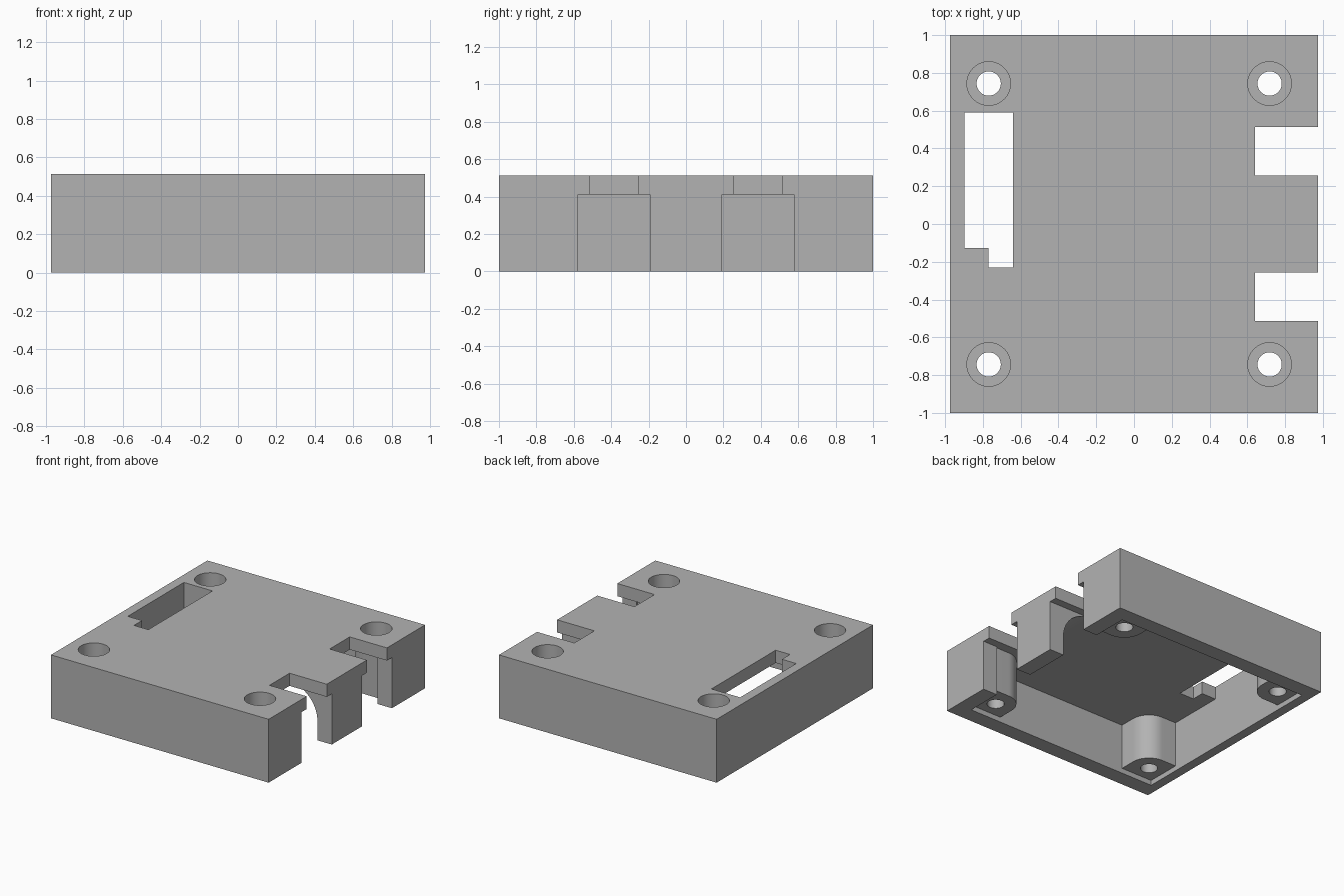
import bpy, bmesh, math
from mathutils import Vector

if "Cube" in bpy.data.objects:
    bpy.data.objects.remove(bpy.data.objects["Cube"], do_unlink=True)

U = 2 / 78  # one design millimetre

grey = bpy.data.materials.new("plain grey")
grey.use_nodes = True
grey.diffuse_color = (0.45, 0.45, 0.45, 1)
grey.node_tree.nodes["Principled BSDF"].inputs["Base Color"].default_value = grey.diffuse_color


def prism(name, outline, sweep):
    """Solid made by sweeping a closed outline along a vector."""
    bm = bmesh.new()
    face = bm.faces.new([bm.verts.new(Vector(p) * U) for p in outline])
    swept = bmesh.ops.extrude_face_region(bm, geom=[face])["geom"]
    moved = [g for g in swept if isinstance(g, bmesh.types.BMVert)]
    bmesh.ops.translate(bm, verts=moved, vec=Vector(sweep) * U)
    bmesh.ops.recalc_face_normals(bm, faces=bm.faces)
    mesh = bpy.data.meshes.new(name)
    bm.to_mesh(mesh)
    bm.free()
    mesh.materials.append(grey)
    obj = bpy.data.objects.new(name, mesh)
    bpy.context.collection.objects.link(obj)
    return obj


def box(name, x0, x1, y0, y1, z0, z1):
    return prism(name, [(x0, y0, z0), (x1, y0, z0), (x1, y1, z0), (x0, y1, z0)],
                 (0, 0, z1 - z0))


def arc(cx, cy, r, start, end, n):
    for i in range(n + 1):
        a = math.radians(start + (end - start) * i / n)
        yield cx + r * math.cos(a), cy + r * math.sin(a)


def cylinder(name, x, y, r, z0, z1):
    ring = list(arc(x, y, r, 0, 360, 64))[:-1]
    return prism(name, [(px, py, z0) for px, py in ring], (0, 0, z1 - z0))


def combine(target, tool, operation):
    mod = target.modifiers.new(operation.lower(), "BOOLEAN")
    mod.operation, mod.solver, mod.object = operation, "EXACT", tool
    bpy.context.view_layer.objects.active = target
    bpy.ops.object.modifier_apply(modifier=mod.name)
    bpy.data.objects.remove(tool, do_unlink=True)


def cut(tool):
    combine(cover, tool, "DIFFERENCE")


def add(tool):
    combine(cover, tool, "UNION")


# Shell open at the bottom
cover = box("enclosure_cover", -38, 38, -39, 39, 0, 20)
cut(box("cavity", -35, 33, -34, 34, -2, 16))

# Corner bosses with a rounded inner edge
corners = [(sx, sy) for sx in (-1, 1) for sy in (-1, 1)]
for sx, sy in corners:
    local = [(6, -6), (6, 6), (-6, 6)] + list(arc(0, 0, 6, 180, 270, 16))
    add(prism("boss", [(-1 + sx * (29 + u) , sy * (29 + v), 1.6) for u, v in local],
              (0, 0, 16)))

# Curved brace between the side wall and the top
brace = list(arc(23, 6, 10, 0, 90, 24)) + [(23, 17), (34, 17), (34, 6)]
add(prism("brace", [(x, -8, z) for x, z in brace], (0, 16, 0)))

# Screw holes and head recesses
for sx, sy in corners:
    x, y = -1 + sx * 29, sy * 29
    cut(cylinder("screw_hole", x, y, 2.5, -1, 22))
    cut(cylinder("head_recess", x, y, 4.5, 5.6, 22))

# Side connector openings, wide below and narrow through the top
for s in (-1, 1):
    cut(box("side_opening", 20, 40, s * 15 - 7.5, s * 15 + 7.5, -2, 16))
    cut(box("top_notch", 25, 40, s * 15 - 5, s * 15 + 5, 12, 22))

# Stepped pin-header slot through the top
slot = [(-35, -5), (-30, -5), (-30, -9), (-25, -9), (-25, 23), (-35, 23)]
cut(prism("header_slot", [(x, y, 12) for x, y in slot], (0, 0, 10)))

bpy.ops.object.select_all(action="DESELECT")
cover.select_set(True)
bpy.context.view_layer.objects.active = cover
bpy.ops.object.shade_smooth_by_angle(angle=math.radians(30))
